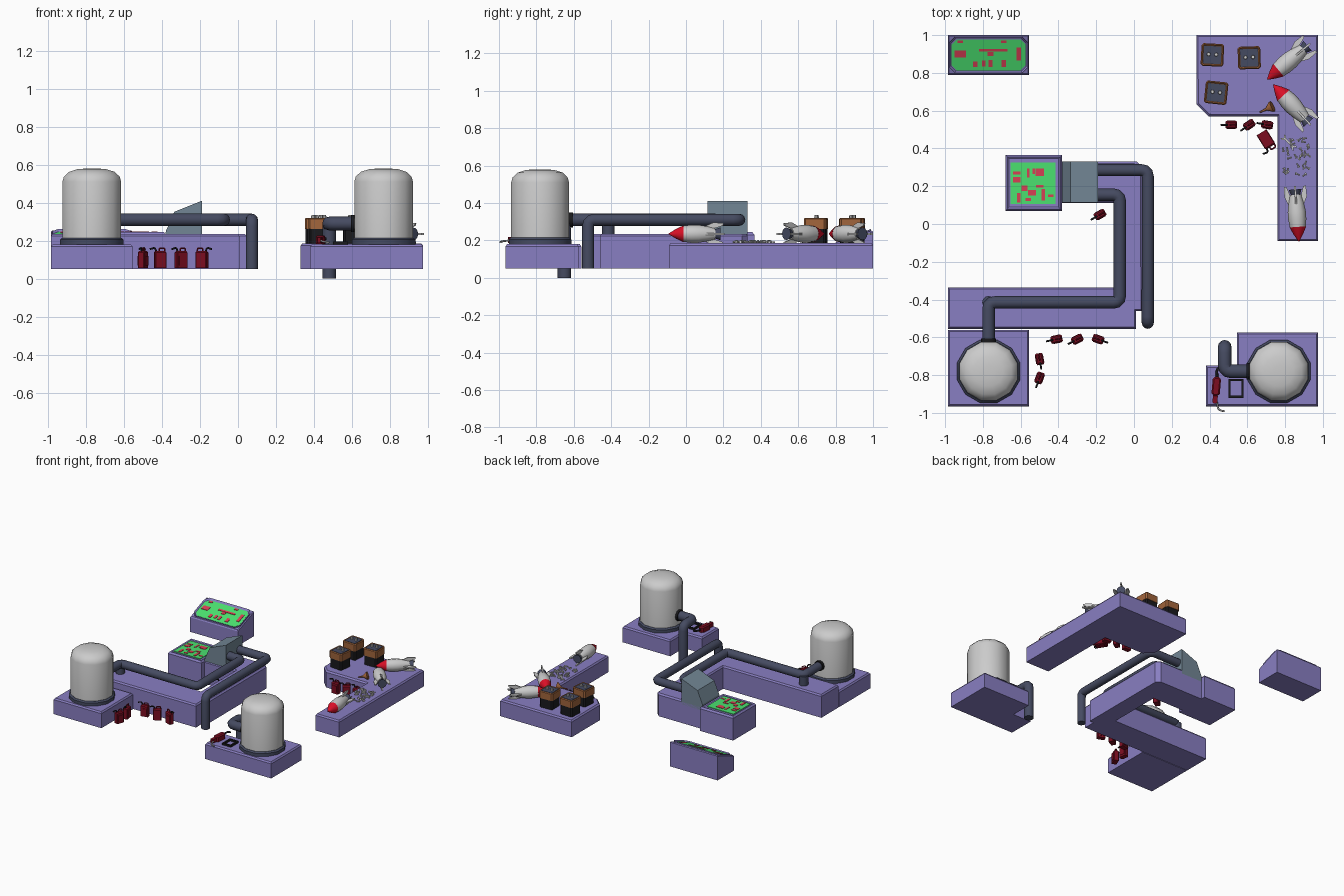
import bpy, bmesh, math, random
from mathutils import Matrix, Vector

if "Cube" in bpy.data.objects:
    bpy.data.objects.remove(bpy.data.objects["Cube"])

random.seed(4)
T, R = Matrix.Translation, Matrix.Rotation


def material(name, c):
    m = bpy.data.materials.new(name)
    m.diffuse_color = (*c, 1)
    m.use_nodes = True
    m.node_tree.nodes["Principled BSDF"].inputs["Base Color"].default_value = m.diffuse_color
    return m


PURPLE = material("purple", (.25, .21, .54))
GREEN = material("green", (.07, .75, .16))
MARK = material("mark_red", (.68, .05, .09))
PIPE = material("pipe", (.06, .07, .12))
HOOD = material("hood", (.17, .24, .30))
CAN = material("can_red", (.2, .004, .015))
ORANGE = material("orange", (.36, .13, .045))
BLACK = material("black", (.01, .01, .012))
RED = material("nose_red", (.7, .005, .02))
GREY = None


def finish(name, bm, mat, mtx=Matrix(), smooth=False):
    bmesh.ops.recalc_face_normals(bm, faces=bm.faces)
    me = bpy.data.meshes.new(name)
    bm.to_mesh(me)
    bm.free()
    ob = bpy.data.objects.new(name, me)
    bpy.context.collection.objects.link(ob)
    ob.matrix_world = mtx
    if mat:
        me.materials.append(mat)
    if smooth:
        bpy.ops.object.select_all(action='DESELECT')
        ob.select_set(True)
        bpy.context.view_layer.objects.active = ob
        bpy.ops.object.shade_smooth_by_angle(angle=math.radians(40))
    return ob


def add_prism(bm, poly, z0, z1, bevel=0, recess=None, tilt=0, y0=0, shear_all=False):
    """Extruded outline with bevelled top, optional sunken top, optional slope along y."""
    lo = [bm.verts.new((x, y, z0)) for x, y in poly]
    hi = [bm.verts.new((x, y, z1 - bevel)) for x, y in poly]
    n = len(poly)
    bm.faces.new(lo[::-1])
    top = bm.faces.new(hi)
    for i in range(n):
        bm.faces.new((lo[i], lo[(i + 1) % n], hi[(i + 1) % n], hi[i]))
    bm.normal_update()
    if bevel:
        bmesh.ops.inset_region(bm, faces=[top], thickness=bevel, depth=bevel)
    if recess:
        bmesh.ops.inset_region(bm, faces=[top], thickness=recess[0], depth=0)
        for v in top.verts:
            v.co.z -= recess[1]
    if tilt:
        for v in bm.verts:
            if shear_all or v.co.z > z0 + 1e-4:
                v.co.z += tilt * (v.co.y - y0)


def prism(name, poly, z0, z1, mat, mtx=Matrix(), **kw):
    bm = bmesh.new()
    add_prism(bm, poly, z0, z1, **kw)
    return finish(name, bm, mat, mtx)


def rect(x0, x1, y0, y1, c=0):
    if not c:
        return [(x0, y0), (x1, y0), (x1, y1), (x0, y1)]
    return [(x0 + c, y0), (x1 - c, y0), (x1, y0 + c), (x1, y1 - c),
            (x1 - c, y1), (x0 + c, y1), (x0, y1 - c), (x0, y0 + c)]


def lathe(name, prof, mat, mtx=Matrix(), sides=12):
    bm = bmesh.new()
    rings = [[bm.verts.new((r * math.cos(a), r * math.sin(a), z))
              for a in (2 * math.pi * i / sides for i in range(sides))] for r, z in prof]
    for a, b in zip(rings, rings[1:]):
        for i in range(sides):
            j = (i + 1) % sides
            bm.faces.new((a[i], a[j], b[j], b[i]))
    bm.faces.new(rings[0])
    bm.faces.new(rings[-1])
    return finish(name, bm, mat, mtx, True)


def pipe(name, pts, r, mat, bend=.035, mtx=Matrix()):
    pts = [Vector(p) for p in pts]
    path = [pts[0]]
    for a, p, b in zip(pts, pts[1:], pts[2:]):   # rounded corners
        s, e = p + (a - p).normalized() * bend, p + (b - p).normalized() * bend
        path += [s * (1 - t) ** 2 + p * 2 * t * (1 - t) + e * t * t for t in (0, .33, .67, 1)]
    path.append(pts[-1])
    cu = bpy.data.curves.new(name, 'CURVE')
    cu.dimensions, cu.bevel_depth, cu.bevel_resolution, cu.use_fill_caps = '3D', r, 4, True
    sp = cu.splines.new('POLY')
    sp.points.add(len(path) - 1)
    for q, p in zip(sp.points, path):
        q.co = (*p, 1)
    ob = bpy.data.objects.new(name, cu)
    bpy.context.collection.objects.link(ob)
    ob.matrix_world = mtx
    cu.materials.append(mat or material("metal", (.45, .45, .45)))


def marks(name, boxes, z, **kw):
    bm = bmesh.new()
    for x, y, w, h in boxes:
        add_prism(bm, rect(x - w / 2, x + w / 2, y - h / 2, y + h / 2), z, z + .004)
    for v in bm.verts:
        v.co.z += kw.get('tilt', 0) * (v.co.y - kw.get('y0', 0))
    finish(name, bm, MARK)


# Sloped console at the back left
S = dict(tilt=.38, y0=.79)
prism("back_console", rect(-.985, -.555, .79, 1), .05, .175, PURPLE, bevel=.008, **S)
prism("back_console_rim", rect(-.978, -.562, .8, .99, .03), .16, .185, PURPLE,
      recess=(.012, .012), shear_all=True, **S)
prism("back_screen", rect(-.966, -.574, .812, .978, .028), .165, .176, GREEN, shear_all=True, **S)
marks("back_screen_marks", [(-.92, .9, .06, .035), (-.92, .965, .03, .015), (-.745, .92, .15, .014),
      (-.69, .965, .03, .014), (-.61, .9, .025, .07), (-.84, .845, .025, .03), (-.795, .85, .02, .03),
      (-.76, .85, .02, .035), (-.69, .85, .025, .035), (-.76, .9, .03, .02)], .175, **S)

# Central console, bench and hood
prism("centre_console", rect(-.68, -.38, .07, .365), .05, .245, PURPLE, bevel=.015, recess=(.012, .006))
prism("centre_screen", rect(-.655, -.415, .105, .325), .23, .244, GREEN)
marks("centre_screen_marks", [(-.5, .275, .045, .04), (-.62, .27, .04, .014), (-.62, .235, .04, .03),
      (-.56, .27, .014, .05), (-.53, .28, .014, .03), (-.58, .19, .03, .03), (-.54, .165, .04, .03),
      (-.48, .155, .02, .06), (-.44, .15, .03, .014), (-.61, .14, .02, .05), (-.5, .2, .04, .014),
      (-.56, .13, .03, .014)], .243)
prism("pipe_bench", [(-.985, -.555), (.01, -.555), (.01, -.46), (.045, -.46), (.045, .3), (.015, .33),
      (-.385, .33), (-.385, .11), (-.1, .11), (-.1, -.335), (-.985, -.335)], .05, .235, PURPLE, bevel=.012)
prism("pipe_hood", [(-.385, .2), (-.38, .25), (-.335, .352), (-.19, .41), (-.19, .2)][::-1],
      -.33, -.115, HOOD, R(math.pi / 2, 4, 'X'))

# Tank plinths
prism("left_plinth", rect(-.985, -.555, -.965, -.56), .05, .18, PURPLE, bevel=.012)
prism("right_plinth", [(.38, -.965), (.975, -.965), (.975, -.575), (.545, -.575), (.545, -.75),
      (.38, -.75)], .05, .18, PURPLE, bevel=.012)

# Tanks
for side, x in (("left", -.77), ("right", .767)):
    at = T((x, -.78, 0)) @ R(math.radians(15), 4, 'Z')
    lathe(side + "_tank", [(.16, .18), (.16, .51), (.152, .537), (.125, .562), (.08, .576), (.03, .58)], GREY, at)
    lathe(side + "_tank_ring", [(.173, .175), (.173, .205), (.162, .215)], PIPE, at)

# Pipes and collars
pipe("tank_to_hood_pipe", [(-.77, -.66, .31), (-.77, -.415, .31), (-.075, -.415, .31),
     (-.075, .155, .31), (-.25, .155, .31)], .033, PIPE)
pipe("pipe_stub", [(-.77, -.415, .31), (-.77, -.415, .22)], .034, PIPE)
pipe("hood_to_ground_pipe", [(-.25, .285, .31), (.073, .285, .31), (.073, -.523, .31), (.073, -.523, .05)], .032, PIPE)
pipe("drain_pipe", [(.66, -.78, .29), (.48, -.78, .29), (.48, -.65, .29), (.48, -.65, 0)], .036, PIPE)
lathe("left_collar", [(.04, 0), (.04, .04)], BLACK, T((-.77, -.645, .31)) @ R(-math.pi / 2, 4, 'X'))
lathe("right_collar", [(.044, 0), (.044, .04)], BLACK, T((.595, -.78, .29)) @ R(math.pi / 2, 4, 'Y'))

# Pump handset, hose and frame on the right plinth
at = T((.435, -.865, .205)) @ R(math.radians(-5), 4, 'Z')
prism("handset_body", rect(-.022, .022, -.045, .055, .012), -.022, .022, CAN, at, bevel=.008)
prism("handset_grip", rect(-.013, .013, -.085, -.04, .005), -.018, .012, CAN, at)
pipe("handset_nozzle", [(0, .05, 0), (-.005, .1, .005), (.02, .11, .005)], .007, BLACK, .015, at)
pipe("handset_hose", [(.438, -.94, .2), (.445, -.985, .195), (.48, -.992, .19)], .005, GREY, .02)
for i, (x0, x1, y0, y1) in enumerate([(.5, .58, -.92, -.908), (.5, .58, -.832, -.82),
                                      (.5, .512, -.92, -.82), (.568, .58, -.92, -.82)]):
    prism(f"plinth_frame_{i}", rect(x0, x1, y0, y1), .175, .195, BLACK)

# Workbench
prism("workbench", [(.76, -.09), (.975, -.09), (.975, 1), (.33, 1), (.33, .635), (.395, .57), (.76, .57)],
      .05, .185, PURPLE, bevel=.012)

# Batteries
for i, (x, y, a) in enumerate([(.415, .895, -3), (.61, .88, 2), (.435, .695, -6)]):
    at = T((x, y, .185)) @ R(math.radians(a), 4, 'Z')
    prism(f"battery_case_{i}", rect(-.056, .056, -.056, .056, .01), 0, .078, BLACK, at)
    prism(f"battery_cap_{i}", rect(-.06, .06, -.06, .06, .01), .075, .135, ORANGE, at, bevel=.006, recess=(.006, .005))
    prism(f"battery_plate_{i}", rect(-.047, .047, -.047, .047), .12, .133, PIPE, at)
    for s in (-1, 1):
        lathe(f"battery_terminal_{i}_{s}", [(.011, .13), (.009, .15)], GREY, at @ T((.02 * s, .003, 0)), 8)

# Rockets (nose, tail)
for i, (nose, tail) in enumerate([((.705, .765), (.92, .945)), ((.738, .738), (.925, .535)),
                                  ((.873, -.093), (.853, .185))]):
    a, b = Vector((*tail, .235)), Vector((*nose, .235))
    at = T(a) @ (b - a).to_track_quat('Z', 'Y').to_matrix().to_4x4()
    L = (b - a).length
    lathe(f"rocket_body_{i}", [(.03, .03), (.04, .07), (.048, .12), (.048, .16), (.042, L - .075)], GREY, at)
    lathe(f"rocket_nose_{i}", [(.044, L - .078), (.026, L - .04), (.002, L)], RED, at)
    lathe(f"rocket_nozzle_{i}", [(.034, .002), (.024, .032)], PIPE, at)
    for k in range(4):
        fin = at @ R(k * math.pi / 2, 4, 'Z') @ R(math.pi / 2, 4, 'X')
        prism(f"rocket_fin_{i}_{k}", [(.03, .03), (.044, -.012), (.058, -.016), (.06, .04), (.038, .09)],
              -.005, .005, GREY, fin)

# Scattered bolts, wrench and funnel
for i in range(30):
    at = T((random.uniform(.785, .93), random.uniform(.25, .46), .192)) @ \
        R(random.uniform(0, 6.3), 4, 'Z') @ R(math.pi / 2, 4, 'Y')
    lathe(f"bolt_{i}", [(.009, 0), (.009, .007), (.005, .007), (.005, .025)], GREY, at, 6)
at = T((.82, .43, .184)) @ R(math.radians(-45), 4, 'Z')
prism("wrench", [(-.028, -.006), (.025, -.006), (.035, -.015), (.05, -.014), (.036, -.003), (.036, .003),
      (.05, .014), (.035, .015), (.025, .006), (-.028, .006), (-.036, .015), (-.05, .014), (-.038, .003),
      (-.038, -.003), (-.05, -.014), (-.036, -.015)], 0, .01, GREY, at)
lathe("funnel", [(.004, -.05), (.007, -.01), (.03, .02), (.03, .026)], ORANGE,
      T((.71, .612, .21)) @ R(math.radians(25), 4, 'Z') @ R(math.radians(75), 4, 'Y'), 10)


# Fuel cans
def can(i, at):
    prism(f"can_body_{i}", rect(-.031, .031, -.019, .019, .004), 0, .09, CAN, at, bevel=.008)
    prism(f"can_rib_{i}", rect(-.022, .022, -.022, .022), .015, .065, CAN, at)
    pipe(f"can_handle_{i}", [(-.006, 0, .085), (-.004, 0, .105), (.024, 0, .105), (.026, 0, .085)], .004, CAN, .006, at)
    pipe(f"can_spout_{i}", [(-.02, 0, .085), (-.028, 0, .108), (-.055, 0, .1)], .005, BLACK, .01, at)


for i, (x, y, a) in enumerate([(.515, .525, 0), (.61, .525, 35), (.705, .525, -10), (-.18, .05, 30),
                               (-.5, -.715, 100), (-.5, -.815, 70), (-.41, -.61, 12), (-.3, -.61, 28),
                               (-.19, -.61, 160)]):
    can(i, T((x, y, .055)) @ R(math.radians(a), 4, 'Z'))
can("fallen", T((.675, .485, .075)) @ R(math.radians(32), 4, 'Z') @ R(math.pi / 2, 4, 'X'))
